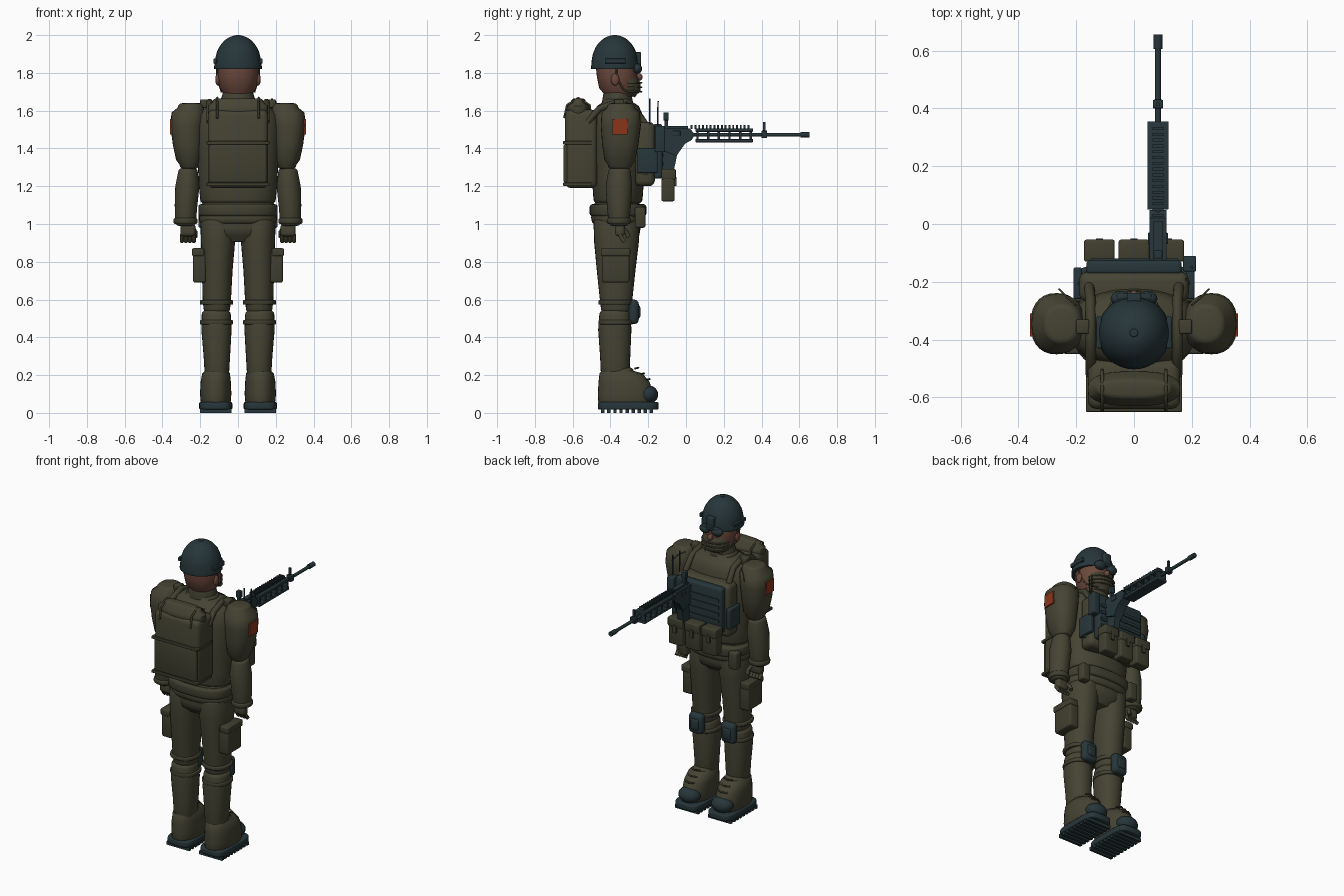
import bpy, bmesh, math
from mathutils import Vector

def material(name, rgb):
    m = bpy.data.materials.new(name)
    m.diffuse_color = (*rgb, 1)
    return m

OLIVE = material("olive_cloth", (0.060, 0.057, 0.033))
KHAKI = material("dark_olive_gear", (0.052, 0.050, 0.029))
TEAL = material("dark_teal_armour", (0.020, 0.037, 0.042))
SKIN = material("brown_skin", (0.15, 0.065, 0.045))
RED = material("red_patch", (0.26, 0.035, 0.010))

def finish(name, bm, mat, angle=40):
    bmesh.ops.recalc_face_normals(bm, faces=bm.faces)
    me = bpy.data.meshes.new(name)
    bm.to_mesh(me)
    bm.free()
    me.shade_smooth()
    me.set_sharp_from_angle(angle=math.radians(angle))
    me.materials.append(mat)
    ob = bpy.data.objects.new(name, me)
    bpy.context.collection.objects.link(ob)
    return ob

def loft(name, rings, mat, cap=0.02, p=2.0, n=28):
    """Stack of superellipse rings (x, y, z, rx, ry), rounded at both ends, low to high."""
    full = []
    lo, hi = rings[0], rings[-1]
    steps = [math.radians(a) for a in (90, 60, 30, 0)]
    def edge(e, d, a):
        k = cap * (1 - math.cos(a))
        return (e[0], e[1], e[2] + d * cap * (1 - math.sin(a)), e[3] - k, e[4] - k)
    full += [edge(lo, 1, a) for a in steps]
    full += rings[1:-1]
    full += [edge(hi, -1, a) for a in reversed(steps)]
    bm = bmesh.new()
    loops = []
    for x, y, z, rx, ry in full:
        vs = []
        for i in range(n):
            t = 2 * math.pi * i / n
            c, s = math.cos(t), math.sin(t)
            vs.append(bm.verts.new((x + rx * math.copysign(abs(c) ** (2 / p), c),
                                    y + ry * math.copysign(abs(s) ** (2 / p), s), z)))
        loops.append(vs)
    for a, b in zip(loops, loops[1:]):
        for i in range(n):
            bm.faces.new((a[i], a[(i + 1) % n], b[(i + 1) % n], b[i]))
    bm.faces.new(loops[0])
    bm.faces.new(loops[-1])
    return finish(name, bm, mat, 50)

def box(name, x, y, z, mat, bevel=0.0):
    """Box from (min, max) ranges on each axis."""
    bm = bmesh.new()
    bmesh.ops.create_cube(bm, size=1)
    for v in bm.verts:
        v.co = Vector([(r[0] + r[1]) / 2 + v.co[i] * abs(r[1] - r[0]) for i, r in enumerate((x, y, z))])
    if bevel:
        bmesh.ops.bevel(bm, geom=bm.edges[:], offset=bevel, segments=3, profile=0.5, affect='EDGES')
    return finish(name, bm, mat)

def ball(name, c, r, mat):
    bm = bmesh.new()
    bmesh.ops.create_uvsphere(bm, u_segments=20, v_segments=12, radius=1)
    for v in bm.verts:
        v.co = Vector([c[i] + v.co[i] * r[i] for i in range(3)])
    return finish(name, bm, mat, 60)

def tube(name, pts, r, mat):
    cu = bpy.data.curves.new(name, 'CURVE')
    cu.dimensions = '3D'
    cu.bevel_depth, cu.bevel_resolution, cu.use_fill_caps = r, 3, True
    sp = cu.splines.new('POLY')
    sp.points.add(len(pts) - 1)
    for q, c in zip(sp.points, pts):
        q.co = (*c, 1)
    cu.materials.append(mat)
    ob = bpy.data.objects.new(name, cu)
    bpy.context.collection.objects.link(ob)
    return ob

def prism(name, yz, x, mat):
    bm = bmesh.new()
    f = bm.faces.new([bm.verts.new((x[0], y, z)) for y, z in yz])
    ext = bmesh.ops.extrude_face_region(bm, geom=[f])
    for v in ext["geom"]:
        if isinstance(v, bmesh.types.BMVert):
            v.co.x = x[1]
    return finish(name, bm, mat)

# Torso, hips, belt
loft("torso", [(0, -.36, 1.11, .20, .13), (0, -.36, 1.2, .207, .135), (0, -.36, 1.36, .215, .14),
               (0, -.36, 1.5, .222, .14), (0, -.36, 1.58, .21, .13), (0, -.36, 1.625, .165, .11),
               (0, -.362, 1.665, .10, .08)], OLIVE, .02, 2.3, 36)
loft("pelvis", [(0, -.365, .905, .12, .09), (0, -.365, .94, .165, .118), (0, -.365, .98, .195, .125),
                (0, -.365, 1.12, .19, .12)], OLIVE, .015, 2.3, 36)
loft("belt", [(0, -.36, 1.04, .21, .15), (0, -.36, 1.105, .21, .15)], KHAKI, .015, 2.7, 36)
loft("jacket_hem", [(0, -.363, 1.0, .205, .137), (0, -.363, 1.055, .207, .14)], OLIVE, .02, 2.5, 36)
loft("collar", [(0, -.363, 1.62, .10, .085), (0, -.363, 1.71, .078, .072)], OLIVE, .008)

# Head, mask, helmet
loft("head", [(0, -.355, 1.67, .075, .08), (0, -.36, 1.72, .098, .10), (0, -.365, 1.78, .107, .107),
              (0, -.37, 1.88, .107, .11)], SKIN, .02, 2.2)
loft("face_mask", [(0, -.312, 1.675, .06, .05), (0, -.308, 1.70, .083, .067), (0, -.31, 1.745, .092, .07),
                   (0, -.315, 1.782, .085, .062)], OLIVE, .01)
for i in range(3):
    tube("mask_fold", [(.088 * math.cos(t), -.31 + .074 * math.sin(t), 1.70 + .024 * i)
                       for t in [math.pi * k / 12 for k in range(13)]], .005, KHAKI)
ball("nose", (0, -.25, 1.778), (.016, .02, .02), SKIN)
dome = [(0, -.377, 1.82, .127, .126), (0, -.377, 1.845, .125, .124)]
dome += [(0, -.377, 1.85 + .15 * math.sin(a), .122 * math.cos(a), .123 * math.cos(a))
         for a in [math.radians(d) for d in range(8, 84, 9)]] + [(0, -.377, 2.0, .014, .014)]
loft("helmet", dome, TEAL, .003, 2.0, 32)
box("night_vision_mount", (-.025, .025), (-.275, -.238), (1.84, 1.91), TEAL, .006)
box("night_vision_bridge", (-.06, .06), (-.262, -.24), (1.825, 1.85), TEAL, .006)
for s in (-1, 1):
    ball("ear", (s * .107, -.375, 1.765), (.013, .022, .032), SKIN)
    ball("goggle_lens", (s * .043, -.258, 1.822), (.038, .026, .027), TEAL)
    box("helmet_rail", (s * .112, s * .13), (-.43, -.32), (1.85, 1.875), TEAL, .004)
    tube("chin_strap", [(s * .112, -.37, 1.83), (s * .111, -.365, 1.77), (s * .09, -.33, 1.71),
                        (s * .05, -.27, 1.675)], .005, KHAKI)

for s in (-1, 1):
    # Arms
    loft("upper_arm", [(s * .258, -.35, 1.29, .052, .065), (s * .26, -.35, 1.34, .068, .082),
                       (s * .265, -.348, 1.42, .08, .096), (s * .268, -.345, 1.52, .09, .106),
                       (s * .262, -.345, 1.59, .09, .102), (s * .25, -.345, 1.64, .07, .075)], OLIVE, .025, 2.3)
    box("arm_patch", (s * .35, s * .36), (-.39, -.31), (1.475, 1.555), RED)
    loft("forearm", [(s * .278, -.355, .99, .055, .055), (s * .275, -.355, 1.1, .06, .064),
                     (s * .268, -.355, 1.2, .064, .07), (s * .265, -.352, 1.295, .052, .06)], OLIVE, .02)
    loft("cuff", [(s * .278, -.355, 1.0, .064, .064), (s * .278, -.355, 1.032, .064, .064)], KHAKI, .01)
    box("palm", (s * .225, s * .305), (-.375, -.325), (.935, 1.0), OLIVE, .016)
    for i in range(4):
        x = s * (.234 + .021 * i)
        tube("finger", [(x, -.35, .945), (x, -.338, .92), (x, -.325, .907)], .011, OLIVE)
    tube("thumb", [(s * .24, -.335, .98), (s * .225, -.315, .955), (s * .226, -.305, .93)], .012, OLIVE)

    # Legs
    loft("thigh", [(s * .112, -.37, .53, .07, .08), (s * .112, -.37, .6, .075, .086),
                   (s * .11, -.37, .75, .081, .102), (s * .106, -.368, .9, .09, .118),
                   (s * .104, -.367, 1.03, .095, .122)], OLIVE, .02, 2.2)
    loft("shin", [(s * .112, -.375, .17, .064, .075), (s * .112, -.375, .3, .07, .08),
                  (s * .114, -.377, .44, .08, .088), (s * .115, -.376, .545, .077, .083)], OLIVE, .025, 2.2)
    for z in (.48, .585):
        loft("knee_strap", [(s * .114, -.372, z - .012, .088, .092), (s * .114, -.372, z + .012, .088, .092)],
             KHAKI, .006, 2.2)
    box("knee_pad", (s * .065, s * .165), (-.305, -.25), (.47, .60), TEAL, .024)
    box("knee_pad_face", (s * .085, s * .145), (-.27, -.242), (.50, .57), TEAL, .012)
    box("thigh_pocket", (s * .17, s * .238), (-.445, -.30), (.69, .865), KHAKI, .012)
    box("thigh_pocket_flap", (s * .18, s * .243), (-.45, -.295), (.83, .872), KHAKI, .008)

    # Boots
    loft("boot", [(s * .118, -.32, .045, .08, .145), (s * .118, -.32, .10, .083, .147),
                  (s * .118, -.328, .165, .08, .135), (s * .116, -.345, .21, .073, .113),
                  (s * .114, -.362, .24, .062, .085)], OLIVE, .018, 2.2)
    ball("toe_cap", (s * .118, -.205, .097), (.07, .058, .05), TEAL)
    loft("sole", [(s * .118, -.306, .018, .088, .161), (s * .118, -.306, .057, .088, .161)], TEAL, .008, 4.5)
    for i in range(9):
        y = -.44 + .032 * i
        box("sole_tread", (s * .035, s * .2), (y - .009, y + .009), (0, .022), TEAL)
    for i in range(3):
        z, y = .175 + .03 * i, -.2 - .03 * i
        tube("boot_lace", [(s * .085, y - .01, z), (s * .118, y + .008, z + .004), (s * .15, y - .01, z)], .005, KHAKI)

    # Shoulder harness and vest sides
    tube("shoulder_strap", [(s * .15, -.52, 1.54), (s * .15, -.46, 1.61), (s * .15, -.37, 1.645),
                            (s * .15, -.27, 1.61), (s * .155, -.215, 1.53), (s * .175, -.205, 1.4),
                            (s * .18, -.22, 1.26)], .018, KHAKI)
    box("strap_buckle", (s * .155, s * .2), (-.38, -.33), (1.615, 1.66), KHAKI, .006)
    box("side_armour", (s * .18, s * .21), (-.26, -.15), (1.27, 1.4), TEAL, .008)
    box("hip_pouch", (s * .15, s * .21), (-.27, -.215), (.98, 1.09), KHAKI, .01)
    tube("loose_cord", [(s * .2, -.28, 1.62), (s * .235, -.25, 1.60), (s * .26, -.225, 1.57)], .003, KHAKI)

# Chest rig
box("vest_front", (-.19, .19), (-.27, -.165), (1.2, 1.54), OLIVE, .03)
box("chest_plate", (-.165, .165), (-.175, -.125), (1.24, 1.53), TEAL, .014)
for i in range(4):
    z = 1.31 + .045 * i
    box("chest_webbing", (-.15, .15), (-.13, -.119), (z, z + .018), TEAL)
for x in (-.12, 0, .12):
    box("ammo_pouch", (x - .05, x + .05), (-.13, -.06), (1.12, 1.285), KHAKI, .01)
    box("ammo_pouch_flap", (x - .053, x + .053), (-.13, -.054), (1.235, 1.292), KHAKI, .008)
    box("ammo_pouch_tab", (x - .012, x + .012), (-.06, -.05), (1.2, 1.25), KHAKI)
box("radio", (.17, .215), (-.165, -.11), (1.38, 1.52), TEAL, .006)
tube("radio_antenna", [(.2, -.15, 1.5), (.2, -.148, 1.65)], .004, TEAL)
tube("pack_antenna", [(.18, -.19, 1.5), (.18, -.193, 1.665)], .004, TEAL)

# Backpack
box("backpack", (-.16, .16), (-.64, -.47), (1.19, 1.605), OLIVE, .03)
box("backpack_front_panel", (-.15, .15), (-.648, -.62), (1.22, 1.42), KHAKI, .008)
loft("bedroll", [(0, -.57, 1.575, .16, .06), (0, -.57, 1.625, .16, .06), (0, -.57, 1.665, .135, .04)], OLIVE, .02, 2.6)
for z in (1.21, 1.43):
    box("pack_strap", (-.166, .166), (-.65, -.5), (z - .009, z + .009), KHAKI, .003)
for x in (-.11, .11):
    tube("bedroll_strap", [(x, -.645, 1.56), (x, -.63, 1.63), (x, -.57, 1.668), (x, -.51, 1.63), (x, -.5, 1.56)],
         .006, KHAKI)

# Rifle
GX = .083
prism("rifle_receiver", [(-.15, 1.505), (.02, 1.505), (.048, 1.475), (.03, 1.445), (-.005, 1.425),
                         (-.03, 1.39), (-.05, 1.36), (-.15, 1.40)], (GX - .03, GX + .03), TEAL)
prism("rifle_magazine", [(-.13, 1.42), (-.04, 1.40), (-.065, 1.28), (-.13, 1.28)], (GX - .02, GX + .02), TEAL)
box("rifle_top_rail", (GX - .015, GX + .015), (-.14, .01), (1.5, 1.518), TEAL)
box("sight_post", (GX - .01, GX + .01), (-.115, -.095), (1.51, 1.56), TEAL)
box("rear_sight", (GX - .015, GX + .015), (-.12, -.092), (1.548, 1.59), TEAL, .004)
box("charging_block", (GX - .035, GX + .035), (-.07, -.03), (1.465, 1.495), TEAL, .004)
box("handguard_top", (GX - .037, GX + .037), (.05, .355), (1.488, 1.506), TEAL, .004)
box("handguard_bottom", (GX - .037, GX + .037), (.05, .355), (1.432, 1.45), TEAL, .004)
for i in range(6):
    y = .055 + .0565 * i
    box("handguard_rib", (GX - .034, GX + .034), (y, y + .012), (1.44, 1.5), TEAL)
for i in range(16):
    y = .025 + .02 * i
    box("rail_tooth", (GX - .019, GX + .019), (y, y + .01), (1.504, 1.525), TEAL)
tube("barrel", [(GX, 0, 1.473), (GX, .65, 1.473)], .0105, TEAL)
tube("muzzle", [(GX, .605, 1.473), (GX, .655, 1.473)], .0155, TEAL)
box("gas_block", (GX - .018, GX + .018), (.4, .43), (1.455, 1.495), TEAL, .004)
box("front_sight", (GX - .006, GX + .006), (.408, .42), (1.49, 1.54), TEAL)
